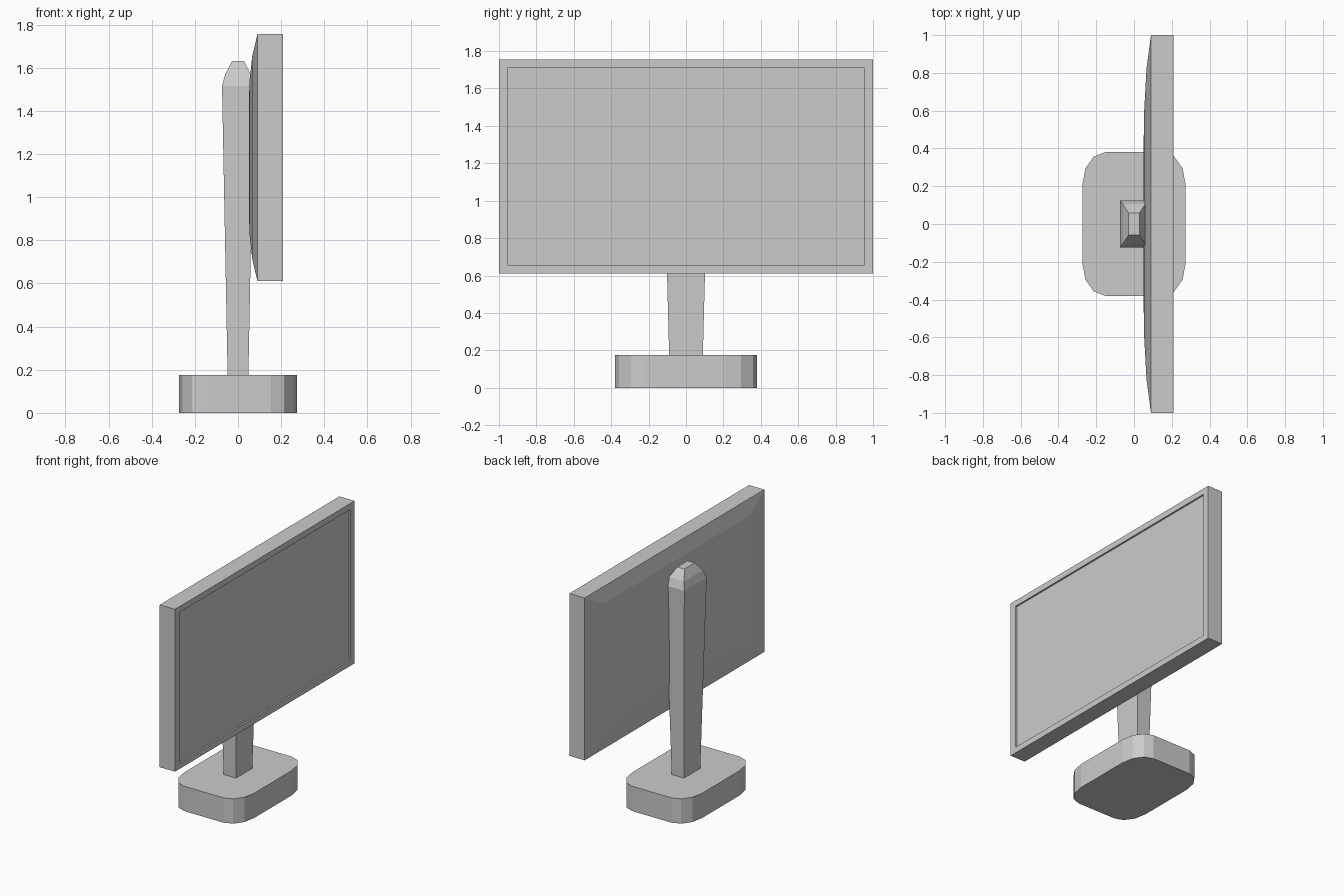
import bpy
import math

if "Cube" in bpy.data.objects:
    bpy.data.objects.remove(bpy.data.objects["Cube"])


def loft(name, rings):
    """Skin equal-length closed rings of points and cap both ends."""
    n = len(rings[0])
    verts = [p for ring in rings for p in ring]
    faces = [(r * n + i, r * n + (i + 1) % n, (r + 1) * n + (i + 1) % n, (r + 1) * n + i)
             for r in range(len(rings) - 1) for i in range(n)]
    last = (len(rings) - 1) * n
    faces += [tuple(reversed(range(n))), tuple(range(last, last + n))]
    mesh = bpy.data.meshes.new(name)
    mesh.from_pydata(verts, [], faces)
    obj = bpy.data.objects.new(name, mesh)
    bpy.context.collection.objects.link(obj)
    return obj


def rect(a, b):
    return [(-a, -b), (a, -b), (a, b), (-a, b)]


# Base: rounded slab, three segments per corner
outline = []
for quarter, (sx, sy) in enumerate([(1, 1), (-1, 1), (-1, -1), (1, -1)]):
    for k in range(4):
        a = math.radians(quarter * 90 + k * 30)
        outline.append((sx * 0.153 + 0.12 * math.cos(a), sy * 0.21 + 0.17 * math.sin(a)))
loft("base", [[(x, y, z) for x, y in outline] for z in (0, 0.175)])

# Stand: widening post with a faceted tip (half depth, half width, height)
post = [(0.048, 0.09, 0.17), (0.074, 0.125, 1.515), (0.059, 0.105, 1.57), (0.028, 0.058, 1.63)]
loft("stand", [[(x, y, z) for x, y in rect(a, b)] for a, b, z in post])

# Display: bulged back, box sides, recessed panel (x, half width, half height)
zc = 1.183
sections = [(0.05, 0.38, 0.25), (0.054, 0.6, 0.36), (0.066, 0.82, 0.47), (0.09, 1.0, 0.572),
            (0.209, 1.0, 0.572), (0.209, 0.952, 0.53), (0.197, 0.952, 0.53)]
loft("display", [[(x, y, zc + z) for y, z in rect(a, b)] for x, a, b in sections])
